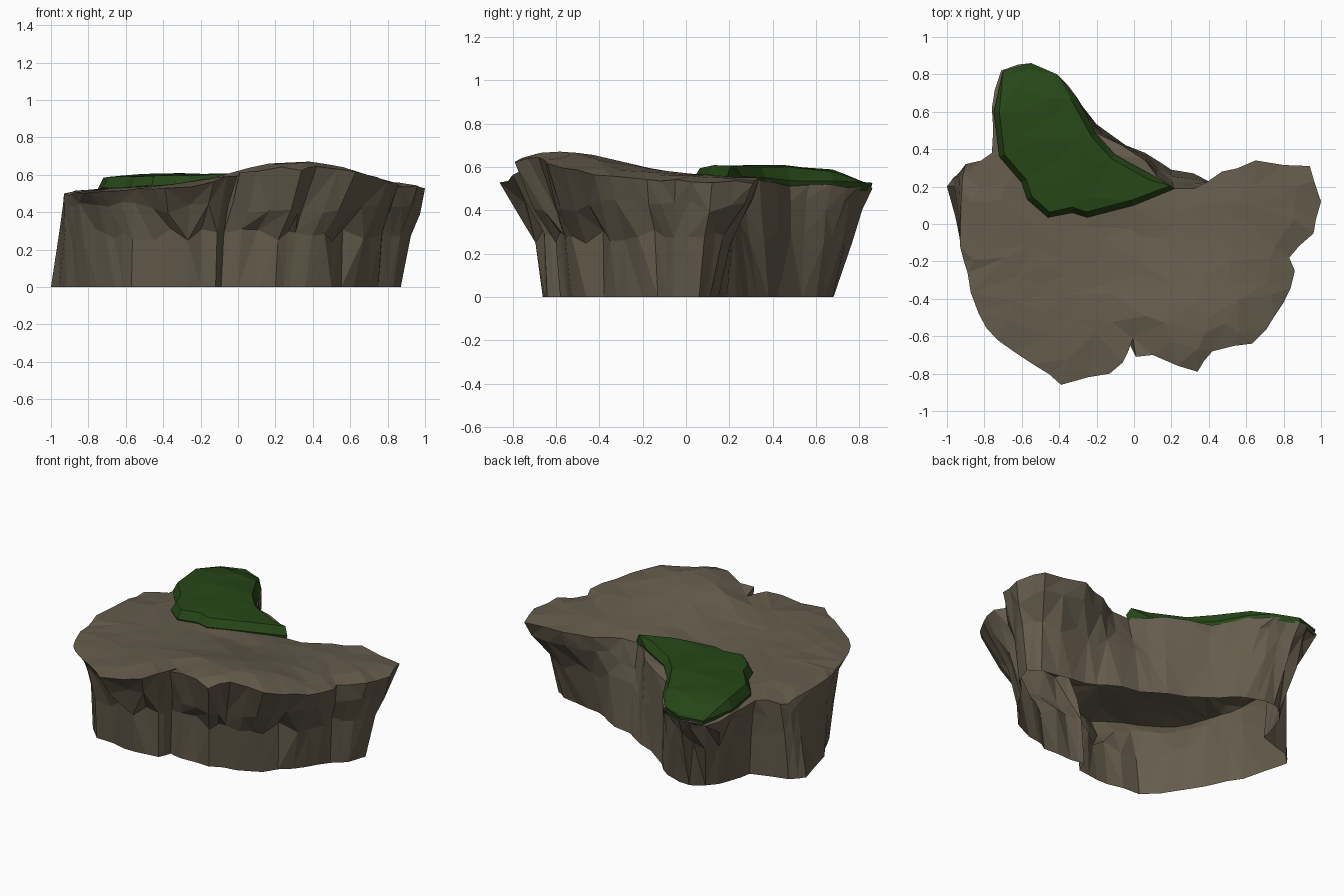
import bpy, bmesh, math, random
from mathutils import Vector
from mathutils.geometry import delaunay_2d_cdt

if "Cube" in bpy.data.objects:
    bpy.data.objects.remove(bpy.data.objects["Cube"])

random.seed(4)

# Rim point (x, y) of the rock top, and the foot point (x, y) below it
OUTLINE = [
    (1.0, .12, .87, .06), (.96, -.05, .83, -.06), (.83, -.18, .75, -.13), (.86, -.25, .70, -.2),
    (.80, -.42, .62, -.32), (.71, -.56, .5, -.46), (.63, -.64, .42, -.5), (.42, -.68, .28, -.54),
    (.34, -.79, .2, -.58), (.1, -.70, 0, -.58), (.01, -.71, -.06, -.57), (-.005, -.61, -.09, -.56),
    (-.06, -.74, -.12, -.64), (-.13, -.80, -.2, -.65), (-.39, -.86, -.35, -.66),
    (-.54, -.75, -.57, -.63), (-.73, -.62, -.66, -.54), (-.83, -.48, -.75, -.4),
    (-.89, -.26, -.84, -.24), (-.93, -.12, -.92, -.1), (-.92, .2, -1, .2), (-.90, .32, -.93, .28),
    (-.76, .38, -.70, .35), (-.76, .62, -.66, .5), (-.71, .82, -.58, .63), (-.55, .86, -.5, .68),
    (-.41, .8, -.38, .66), (-.3, .67, -.26, .6), (-.19, .48, -.14, .49), (.06, .34, .06, .38),
    (.21, .19, .2, .29), (.32, .19, .32, .27), (.47, .28, .45, .19), (.65, .34, .6, .15),
    (.94, .31, .8, .11),
]
GRASS = [(-.70, .82), (-.55, .86), (-.41, .8), (-.31, .68), (-.2, .48), (-.1, .37), (.1, .26),
         (.22, .19), (0, .1), (-.25, .035), (-.33, .06), (-.46, .035), (-.57, .13), (-.6, .22),
         (-.72, .36), (-.75, .6)]


def rock_height(x, y):
    z = .545 + .025 * x + .12 * math.exp(-((x - .3) / .45) ** 2 - ((y + .58) / .4) ** 2)
    z -= .06 * max(0, x - .6) + .02 * max(0, y - .1) + .06 * max(0, -x - .65)
    return z + .006 * math.sin(24 * y + 5 * x) * math.cos(4 * x)


def grass_height(x, y):
    return .612 + .02 * x - .08 * max(0, (y - .52) / .34) ** 2 + random.uniform(-.005, .005)


def edge_distance(p, poly):
    best = 9
    for a, b in zip(poly, poly[1:] + poly[:1]):
        a, d = Vector(a), Vector(b) - Vector(a)
        t = min(1, max(0, (p - a).dot(d) / d.length_squared))
        best = min(best, (p - a - t * d).length)
    return best


def inset(poly, amount):
    """Moves a clockwise outline inward."""
    out = []
    for i, p in enumerate(poly):
        d = (Vector(poly[(i + 1) % len(poly)]) - Vector(poly[i - 1])).normalized()
        out.append((p[0] + d.y * amount, p[1] - d.x * amount))
    return out


def roughen(rows, j):
    """Adds a jittered point halfway along the longer steps."""
    out = []
    for a, b in zip(rows, rows[1:] + rows[:1]):
        out.append(a)
        if math.dist(a[:2], b[:2]) > .12:
            out.append(tuple((p + q) / 2 + random.uniform(-j, j) for p, q in zip(a, b)))
    return out


def scatter(poly, sx, sy, margin):
    """Jittered grid points, kept clear of the outline."""
    pts = []
    for i in range(int(2 / sx) + 1):
        for j in range(int(2 / sy) + 1):
            p = Vector((-1 + (i + random.uniform(-.35, .35)) * sx,
                        -1 + (j + random.uniform(-.35, .35)) * sy))
            if edge_distance(p, poly) > margin:
                pts.append(p)
    return pts


def build(name, rings, cap, height, spacing, color):
    """Walls through the rings, then a triangulated cap inside the cap outline."""
    bm = bmesh.new()
    loops = [[bm.verts.new(p) for p in r] for r in rings]
    n = len(cap)
    for lo, hi in zip(loops, loops[1:]):
        for i in range(n):
            a, b, c, d = lo[i], lo[(i + 1) % n], hi[(i + 1) % n], hi[i]
            if random.random() < .5:
                bm.faces.new((a, b, c)); bm.faces.new((a, c, d))
            else:
                bm.faces.new((a, b, d)); bm.faces.new((b, c, d))
    pts = [Vector(p) for p in cap] + scatter(cap, *spacing)
    co, _, faces, orig, _, _ = delaunay_2d_cdt(pts, [], [list(range(n))], 1, 1e-5)
    vs = []
    for k, p in enumerate(co):
        first = min(orig[k]) if orig[k] else n
        vs.append(loops[-1][first] if first < n else bm.verts.new((p.x, p.y, height(p.x, p.y))))
    for f in faces:
        bm.faces.new([vs[k] for k in f])
    loose = [v for v in bm.verts if not v.link_faces]
    bmesh.ops.delete(bm, geom=loose, context='VERTS')
    bmesh.ops.recalc_face_normals(bm, faces=bm.faces)
    # An open shell: make sure the cap looks up
    if sum(f.normal.z * f.calc_area() for f in bm.faces) < 0:
        bmesh.ops.reverse_faces(bm, faces=bm.faces)
    me = bpy.data.meshes.new(name)
    bm.to_mesh(me)
    bm.free()
    mat = bpy.data.materials.new(name + "_colour")
    mat.diffuse_color = color
    mat.use_nodes = True
    mat.node_tree.nodes["Principled BSDF"].inputs["Base Color"].default_value = mat.diffuse_color
    me.materials.append(mat)
    bpy.context.collection.objects.link(bpy.data.objects.new(name, me))


# How far the wall has flared at the two middle levels, by side: (lower, upper)
def flare(x, y):
    if y < -.45:
        return .1, .5
    if x > .4:
        return .35, .8
    return .4, .72


# Rock: open foot, steep lower wall, flared overhang, gently humped top
rows = roughen(OUTLINE, .014)
rim = [(a, b) for a, b, _, _ in rows]
rock_rings = [[(bx, by, 0) for _, _, bx, by in rows]]
for level, z in enumerate((.28, .42)):
    ring = []
    for tx, ty, bx, by in rows:
        k = flare(tx, ty)[level] + random.uniform(-.12, .12)
        ring.append((bx + (tx - bx) * k, by + (ty - by) * k, z + random.uniform(-.035, .035)))
    rock_rings.append(ring)
rock_rings.append([(x, y, rock_height(x, y) - .015 + random.uniform(-.008, .008)) for x, y in rim])
build("rock", rock_rings, rim, rock_height, (.17, .1, .05), (.13, .107, .072, 1))

# Grass patch: thin bevelled slab over the back lobe
inner = inset(GRASS, .03)
grass_rings = [[(x, y, rock_height(x, y) - .03) for x, y in inset(GRASS, .01)],
               [(x, y, rock_height(x, y) + .008) for x, y in GRASS],
               [(x, y, grass_height(x, y) - .008) for x, y in inner]]
build("grass_patch", grass_rings, inner, grass_height, (.13, .13, .04), (.02, .063, .009, 1))
